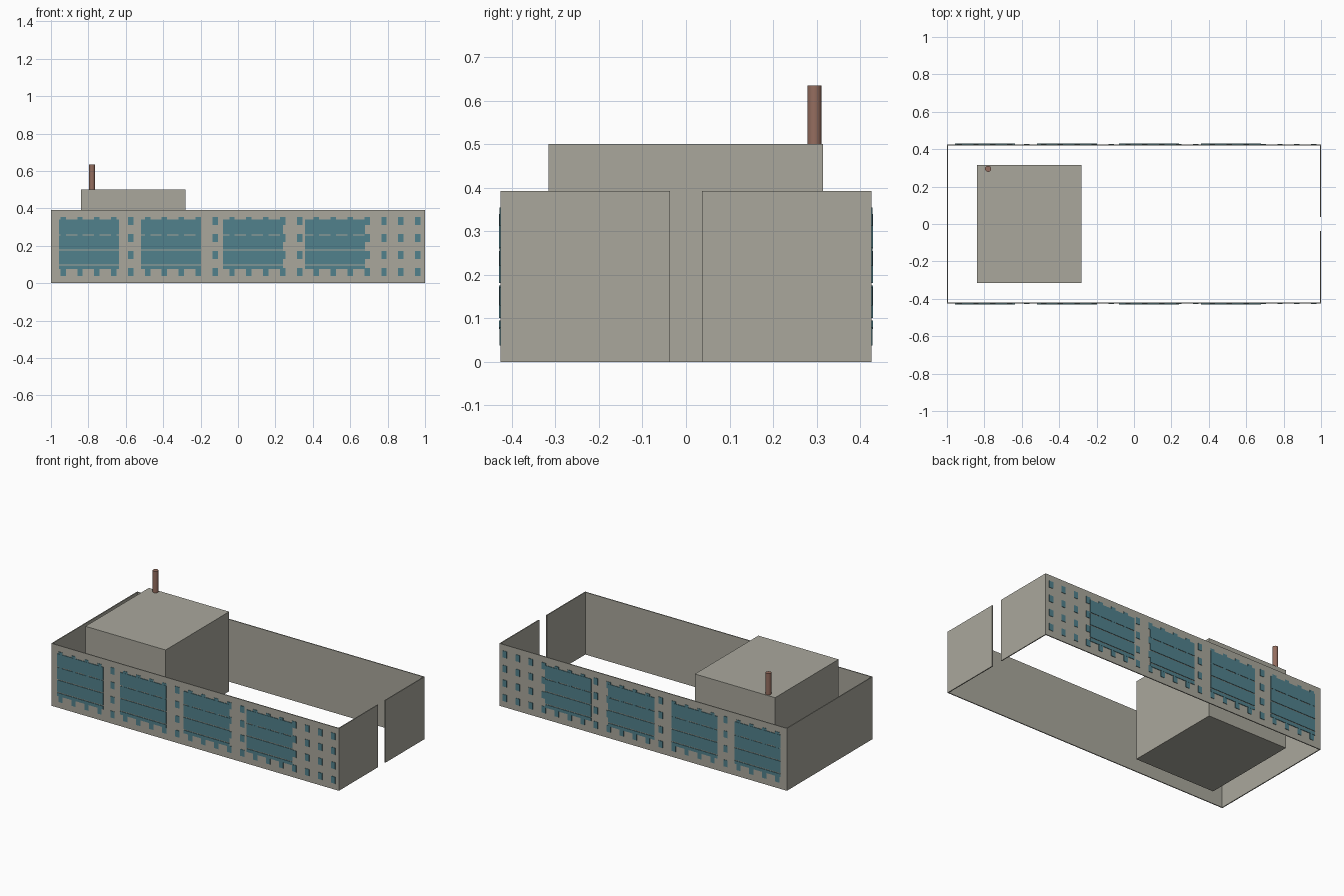
import bpy, bmesh
from mathutils import Matrix, Vector

if "Cube" in bpy.data.objects:
    bpy.data.objects.remove(bpy.data.objects["Cube"])


def material(name, rgb):
    m = bpy.data.materials.new(name)
    m.diffuse_color = (*rgb, 1)
    m.use_nodes = True
    m.node_tree.nodes["Principled BSDF"].inputs["Base Color"].default_value = m.diffuse_color
    return m


CONCRETE = material("concrete", (0.40, 0.39, 0.335))
GLASS = material("teal_glass", (0.083, 0.22, 0.265))
BRICK = material("brown_brick", (0.30, 0.155, 0.115))


def add_boxes(name, boxes, mat):
    """One object from a list of (x0, x1, y0, y1, z0, z1) boxes."""
    bm = bmesh.new()
    for x0, x1, y0, y1, z0, z1 in boxes:
        centre = Vector((x0 + x1, y0 + y1, z0 + z1)) / 2
        size = Matrix.Diagonal((x1 - x0, y1 - y0, z1 - z0, 1))
        bmesh.ops.create_cube(bm, size=1, matrix=Matrix.Translation(centre) @ size)
    mesh = bpy.data.meshes.new(name)
    bm.to_mesh(mesh)
    bm.free()
    mesh.materials.append(mat)
    ob = bpy.data.objects.new(name, mesh)
    bpy.context.collection.objects.link(ob)
    return ob


W, D, H, T = 1.0, 0.426, 0.392, 0.006   # half width, half depth, height, thickness
GATE = 0.037                            # half width of the side opening

# End walls: solid on the left, split by a full-height gap on the right
add_boxes("left_wall", [(-W, -W + T, -D + T, D - T, 0, H)], CONCRETE)
for label, s in (("front", -1), ("back", 1)):
    y0, y1 = sorted((s * GATE, s * (D - T)))
    add_boxes(label + "_gate_wall", [(W - T, W, y0, y1, 0, H)], CONCRETE)

# Long walls with their windows, mirrored front to back
for label, s in (("front", -1), ("back", 1)):
    def span(a, b):
        return tuple(sorted((s * a, s * b)))

    add_boxes(label + "_wall", [(-W, W, *span(D - T, D), 0, H)], CONCRETE)

    # Small windows: 22 columns by 4 rows
    small = []
    for col in range(22):
        x = -0.935 + col * 0.0903
        for row in range(4):
            z = 0.059 + row * 0.0913
            small.append((x - 0.0145, x + 0.0145, *span(D - 0.002, D + 0.0025),
                          z - 0.021, z + 0.021))
    add_boxes(label + "_small_windows", small, GLASS)

    # Large glazed bays: four, each divided by thin gaps
    strips = []
    for bay in range(4):
        x = -0.957 + bay * 0.4385
        for z0, z1 in ((0.075, 0.095), (0.101, 0.175), (0.181, 0.254), (0.260, 0.34)):
            strips.append((x, x + 0.32, *span(D - 0.002, D + 0.0035), z0, z1))
    add_boxes(label + "_glazed_bays", strips, GLASS)

# Inner block
add_boxes("inner_block", [(-0.84, -0.282, -0.316, 0.315, 0, 0.5)], CONCRETE)

# Chimney on the block roof
bpy.ops.mesh.primitive_cylinder_add(vertices=16, radius=0.0165, depth=0.135,
                                    location=(-0.78, 0.295, 0.5675))
chimney = bpy.context.object
chimney.name = "chimney"
chimney.data.materials.append(BRICK)
bpy.ops.object.shade_smooth_by_angle()
